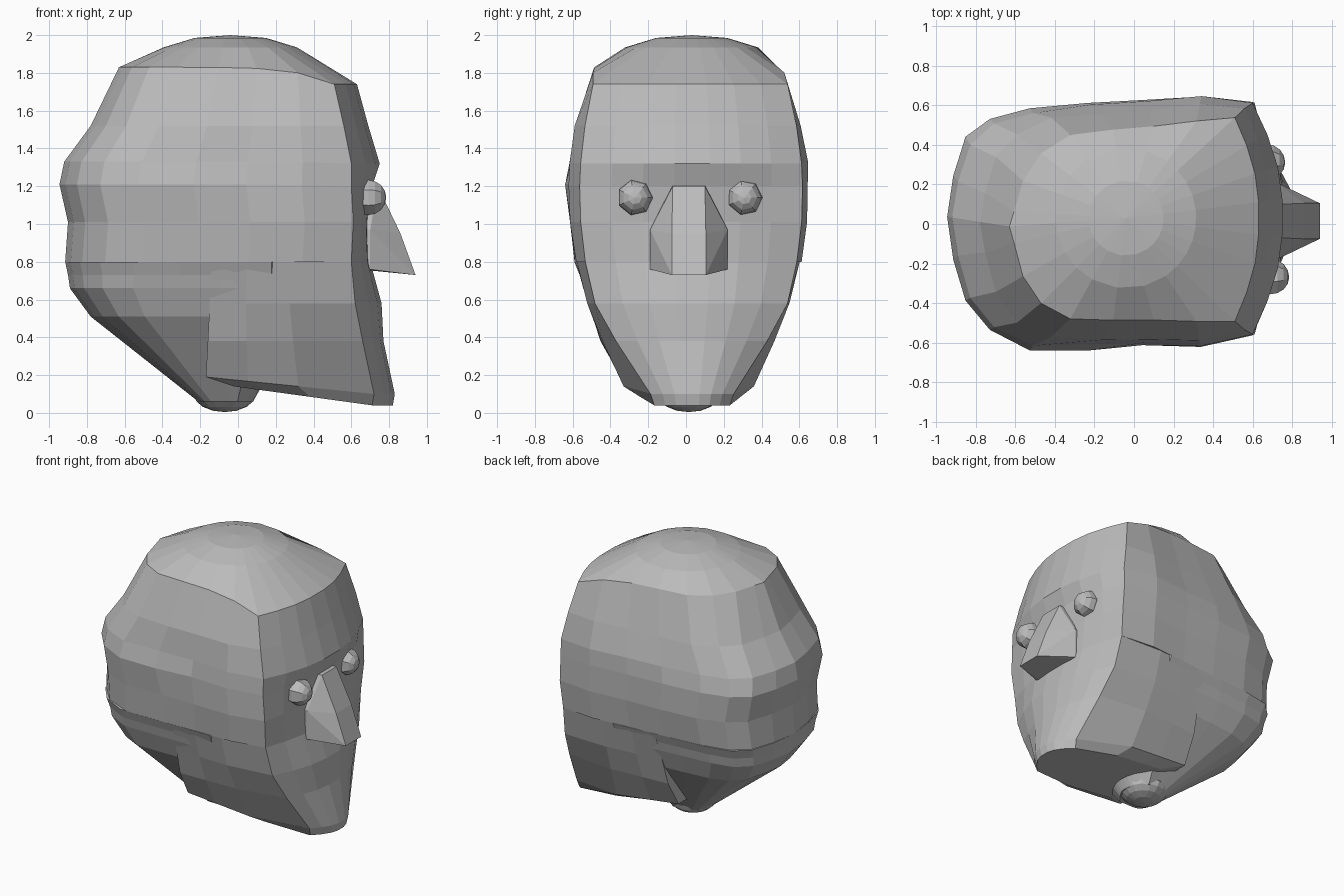
import bpy, bmesh, math, random
from mathutils import Vector

random.seed(4)
cube = bpy.data.objects.get("Cube")
if cube:
    bpy.data.objects.remove(cube)

stone = bpy.data.materials.new("plain grey")
stone.use_nodes = True
grey = (0.5, 0.5, 0.5, 1)
stone.diffuse_color = grey
stone.node_tree.nodes["Principled BSDF"].inputs["Base Color"].default_value = grey


def finish(name, bm):
    bmesh.ops.recalc_face_normals(bm, faces=bm.faces)
    mesh = bpy.data.meshes.new(name)
    bm.to_mesh(mesh)
    bm.free()
    mesh.materials.append(stone)
    obj = bpy.data.objects.new(name, mesh)
    bpy.context.collection.objects.link(obj)
    return obj


# Half outlines: fraction of the way from back to temple, fraction of width
SKULL = [(0, 0), (.02, .34), (.06, .66), (.14, .86), (.27, .97),
         (.46, .99), (.64, 1), (.83, 1.02)]
JAW = [(0, 0), (0, .55), (0, .98), (.25, .99), (.55, 1)]
# Face arc: fraction from temple to front, fraction of temple width
FACE = [(0, 1), (.5, .72), (.85, .44), (1, .16)]
CROWN = Vector((-.04, .03, 0))


def lean(x):
    # the head is slightly lopsided along its length
    return .045 * x + .2 * max(0, -x - .55)


def outline(side, sag, zb, zf, back, temple, front, width, face_w, round_=1):
    half = [(back + (temple - back) * u, width * v ** round_,
             zb + (zf - zb) * u ** sag) for u, v in side]
    half += [(temple + (front - temple) * u, face_w * v, zf) for u, v in FACE]
    mirrored = [(x, -y, z) for x, y, z in reversed(half[1:])]
    return [Vector((x, y + lean(x), z)) for x, y, z in half + mirrored]


def dome_ring(edge, radius, height):
    # circle whose points line up with the edge below
    ring = []
    for p in edge:
        d = p - CROWN
        d.z = 0
        ring.append(CROWN + d.normalized() * radius + Vector((0, 0, height)))
    return ring


def loft(name, rings, tip=None):
    bm = bmesh.new()
    rings = [[bm.verts.new(p) for p in ring] for ring in rings]
    n = len(rings[0])
    for a, b in zip(rings, rings[1:]):
        for i in range(n):
            j = (i + 1) % n
            bm.faces.new((a[i], a[j], b[j], b[i]))
    if tip:
        top = bm.verts.new(tip)
        for i in range(n):
            bm.faces.new((rings[0][i], rings[0][(i + 1) % n], top))
    else:
        bm.faces.new(rings[0])
    bm.faces.new(rings[-1])
    return finish(name, bm)


# Rows: z at back, z at front, back, temple, front, width, temple width, roundness
cranium = [outline(SKULL, 6, *row) for row in [
    (1.83, 1.74, -.63, .51, .63, .49, .515, 1.7),
    (1.52, 1.52, -.78, .56, .69, .58, .56, 1.25),
    (1.33, 1.32, -.92, .60, .75, .61, .585, 1.1),
    (1.21, 1.20, -.945, .60, .71, .625, .59),
    (1.01, 1.01, -.90, .61, .69, .615, .585),
    (.80, .80, -.915, .60, .70, .585, .56),
]]
# Rough-hewn sides
for ring in cranium[1:-1]:
    for p in ring:
        if abs(p.y) > .3 and p.x < .5:
            p.y *= 1 + random.uniform(-.02, .02)
domes = [dome_ring(cranium[0], .19, 1.985), dome_ring(cranium[0], .355, 1.935)]
loft("cranium", domes + cranium, tip=(-.04, .03, 2))

# Jaw with chin
loft("jaw", [outline(JAW, 1, *row) for row in [
    (.80, .80, -.14, .60, .70, .59, .56),
    (.58, .58, -.15, .62, .76, .535, .51, 3),
    (.38, .38, -.16, .66, .77, .455, .40),
    (.19, .10, -.17, .72, .83, .345, .22),
    (.14, .04, -.02, .71, .82, .26, .20),
]])

# Tapered underside of the skull, running down to the neck
loft("skull_base", [outline(SKULL, 1, *row) for row in [
    (.80, .80, -.915, .40, .45, .583, .40),
    (.73, .73, -.90, .40, .45, .555, .40),
    (.66, .66, -.89, .35, .40, .535, .35),
    (.51, .51, -.78, .28, .33, .475, .30, 1.1),
    (.06, .06, -.21, .04, .08, .15, .10, 1.3),
]])


def ball(name, centre, radius, flatten=1, segments=7, face_forward=True):
    bm = bmesh.new()
    bmesh.ops.create_uvsphere(bm, u_segments=segments, v_segments=8, radius=radius)
    for v in bm.verts:
        x, y, z = v.co
        v.co = (z, y, -x) if face_forward else (x, y, z * flatten)
        v.co += Vector(centre)
    return finish(name, bm)


ball("neck_stub", (-.07, .015, .1), .165, .58, 16, False)
ball("left_eye", (.67, .31, 1.14), .095)
ball("right_eye", (.69, -.27, 1.14), .095)

# Wedge nose: narrow ridge over a wider base
bm = bmesh.new()
for side in (-1, 1):
    for x, y, z in [(.68, .09, 1.2), (.74, .085, 1.2), (.86, .09, .95), (.94, .09, .73),
                    (.70, .205, .97), (.70, .205, .76), (.64, .2, .97), (.64, .2, .76)]:
        bm.verts.new((x, .015 + side * y, z))
bmesh.ops.convex_hull(bm, input=bm.verts)
bmesh.ops.dissolve_limit(bm, angle_limit=.02, verts=bm.verts, edges=bm.edges)
finish("nose", bm)
